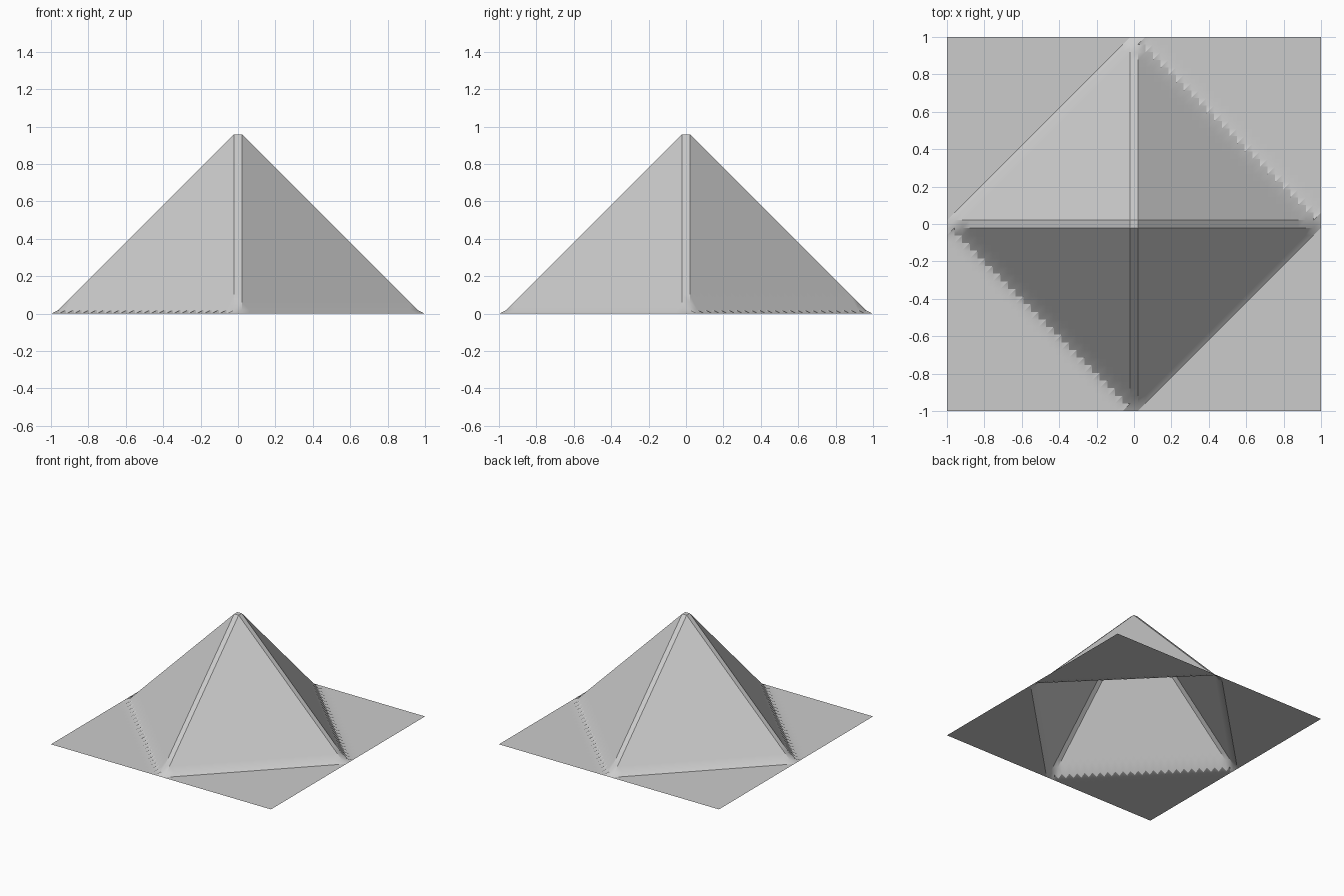
import bpy
import bmesh

cube = bpy.data.objects.get("Cube")
if cube:
    bpy.data.objects.remove(cube, do_unlink=True)

CELLS = 49  # odd, so the ridges and peak are one cell wide


def coord(i):
    return 2 * i / CELLS - 1


def height(x, y):
    return max(0.0, 1 - abs(x) - abs(y))


# Plain grey surface
grey = bpy.data.materials.new("plain_grey")
grey.use_nodes = True
color = (0.6, 0.6, 0.6, 1)
grey.diffuse_color = color
grey.node_tree.nodes["Principled BSDF"].inputs["Base Color"].default_value = color

# Square sheet raised into a four-sided peak, split along one diagonal
bm = bmesh.new()
n = CELLS + 1
grid = [[bm.verts.new((coord(i), coord(j), height(coord(i), coord(j))))
         for j in range(n)] for i in range(n)]
for i in range(CELLS):
    for j in range(CELLS):
        a, b = grid[i][j], grid[i + 1][j]
        c, d = grid[i + 1][j + 1], grid[i][j + 1]
        bm.faces.new((a, b, c))
        bm.faces.new((a, c, d))

mesh = bpy.data.meshes.new("pyramid_terrain")
bm.to_mesh(mesh)
bm.free()
mesh.materials.append(grey)
terrain = bpy.data.objects.new("pyramid_terrain", mesh)
bpy.context.collection.objects.link(terrain)

# Smooth shading with crisp ridges
bpy.ops.object.select_all(action="DESELECT")
terrain.select_set(True)
bpy.context.view_layer.objects.active = terrain
bpy.ops.object.shade_smooth_by_angle(angle=0.5236)
